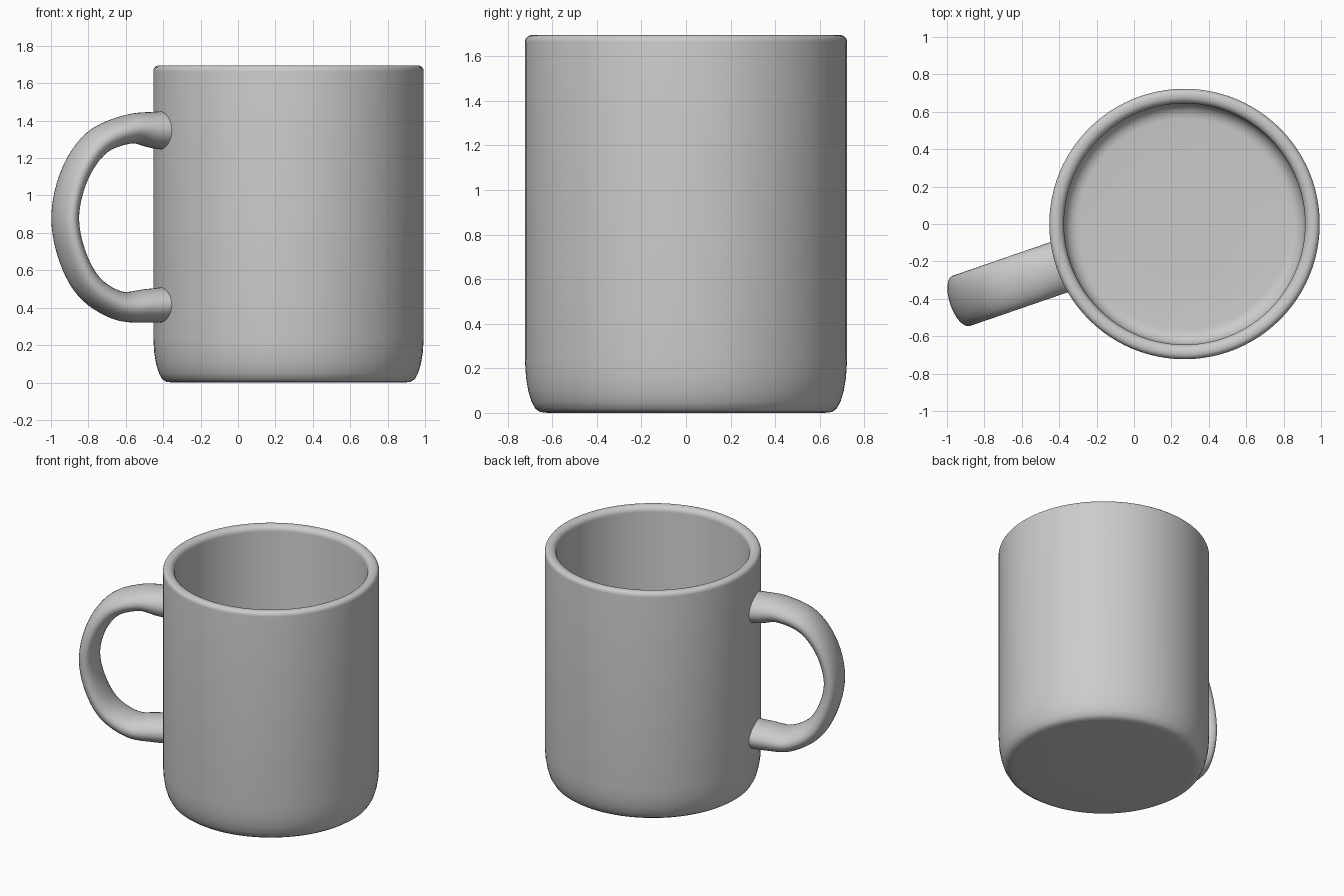
import bpy, bmesh, math
from mathutils import Vector

if "Cube" in bpy.data.objects:
    bpy.data.objects.remove(bpy.data.objects["Cube"])

CX = 0.27                      # cup axis
ANGLE = math.radians(180 + 19)  # handle direction
SEG = 96


def finish(name, bm):
    bmesh.ops.recalc_face_normals(bm, faces=bm.faces)
    me = bpy.data.meshes.new(name)
    bm.to_mesh(me)
    bm.free()
    ob = bpy.data.objects.new(name, me)
    bpy.context.collection.objects.link(ob)
    ob.location.x = CX
    bpy.ops.object.select_all(action='DESELECT')
    ob.select_set(True)
    bpy.context.view_layer.objects.active = ob
    bpy.ops.object.shade_smooth_by_angle(angle=math.radians(40))
    return ob


def bridge(bm, rings):
    for a, b in zip(rings, rings[1:]):
        n = len(a)
        for i in range(n):
            j = (i + 1) % n
            bm.faces.new((a[i], a[j], b[j], b[i]))
    bm.faces.new(rings[0])
    bm.faces.new(rings[-1])


def arc(r, z, rx, rz, a0, a1, n=6):
    out = []
    for i in range(n + 1):
        a = math.radians(a0 + (a1 - a0) * i / n)
        out.append((r + rx * math.cos(a), z + rz * math.sin(a)))
    return out


# Cup body: one lathed profile, outside bottom to inside floor
profile = [(0.3, 0.0), (0.62, 0.0), (0.655, 0.004), (0.675, 0.018)]
profile += [(0.693, 0.05), (0.708, 0.10), (0.718, 0.16), (0.723, 0.24)]
profile += arc(0.693, 1.663, 0.03, 0.032, 0, 90)
profile += arc(0.685, 1.655, 0.04, 0.04, 90, 180)
profile += arc(0.565, 0.17, 0.08, 0.08, 0, -90)
profile += [(0.3, 0.09)]
bm = bmesh.new()
rings = []
for r, z in profile:
    rings.append([bm.verts.new((r * math.cos(t), r * math.sin(t), z))
                  for t in (2 * math.pi * i / SEG for i in range(SEG))])
bridge(bm, rings)
finish("cup_body", bm)

# Handle: oval section swept along a smooth path (radius, height, half thickness)
keys = [Vector(k) for k in (
    (0.66, 1.345, 0.104), (0.76, 1.35, 0.098), (0.90, 1.355, 0.078),
    (1.08, 1.285, 0.072), (1.205, 1.12, 0.066), (1.262, 0.90, 0.062),
    (1.227, 0.69, 0.064), (1.126, 0.51, 0.070), (0.962, 0.412, 0.077),
    (0.80, 0.41, 0.090), (0.66, 0.42, 0.095))]
pts = []
ext = [2 * keys[0] - keys[1]] + keys + [2 * keys[-1] - keys[-2]]
for p0, p1, p2, p3 in zip(ext, ext[1:], ext[2:], ext[3:]):
    for i in range(6):
        t = i / 6
        pts.append(0.5 * (2 * p1 + (p2 - p0) * t + (2 * p0 - 5 * p1 + 4 * p2 - p3) * t * t
                          + (3 * p1 - p0 - 3 * p2 + p3) * t ** 3))
pts.append(keys[-1])
out_dir = Vector((math.cos(ANGLE), math.sin(ANGLE), 0))
side = Vector((-out_dir.y, out_dir.x, 0))
bm = bmesh.new()
rings = []
for i, p in enumerate(pts):
    d = pts[min(i + 1, len(pts) - 1)] - pts[max(i - 1, 0)]
    tangent = (out_dir * d.x + Vector((0, 0, d.y))).normalized()
    normal = tangent.cross(side)
    centre = out_dir * p.x + Vector((0, 0, p.y))
    rings.append([bm.verts.new(centre + side * (0.142 * math.cos(a)) + normal * (p.z * math.sin(a)))
                  for a in (2 * math.pi * k / 32 for k in range(32))])
bridge(bm, rings)
finish("handle", bm)
